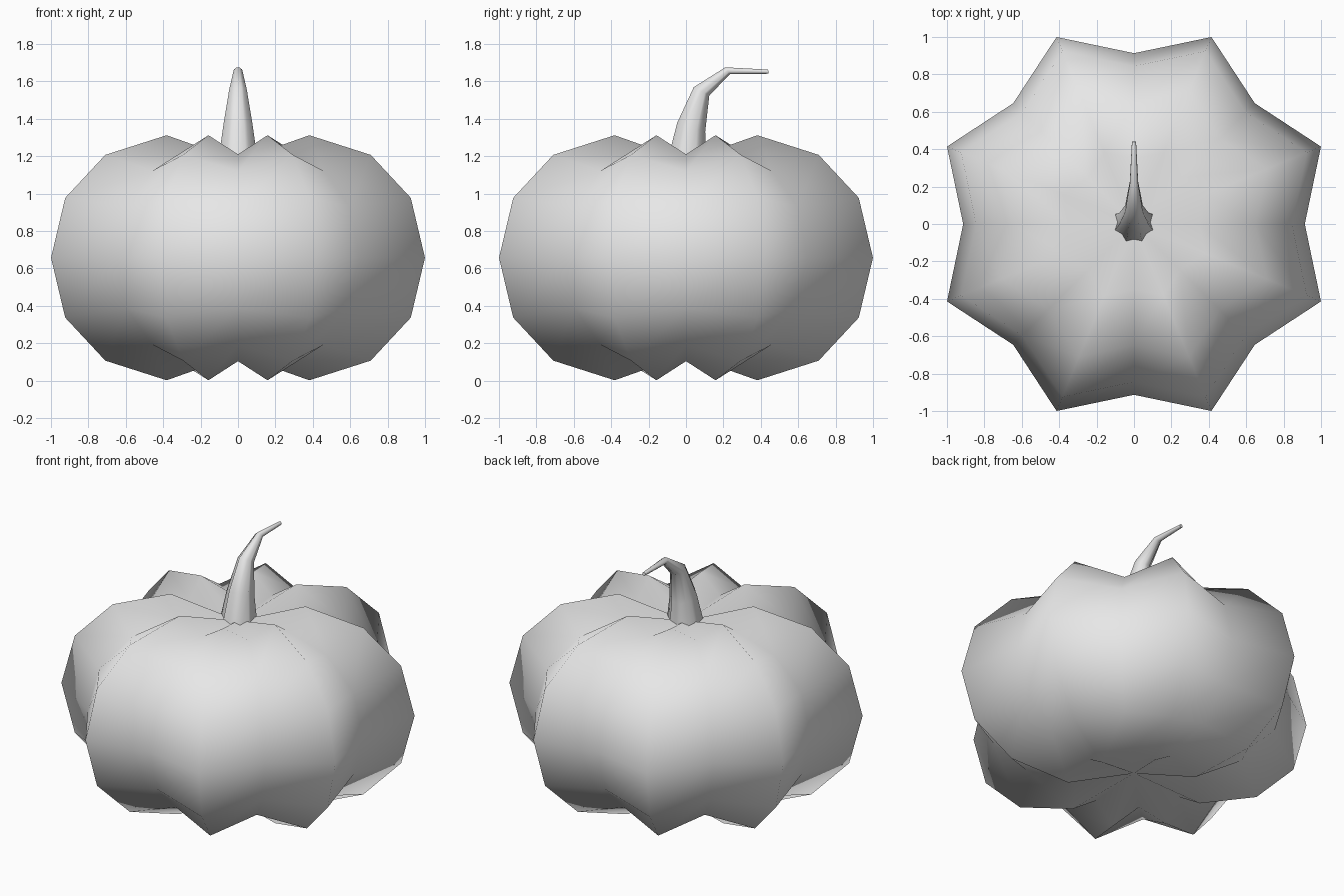
import bpy
import bmesh
from math import cos, sin, pi, radians
from mathutils import Vector, Matrix

if "Cube" in bpy.data.objects:
    bpy.data.objects.remove(bpy.data.objects["Cube"], do_unlink=True)

SEGMENTS = 16       # eight ridges alternating with eight valleys
MID = 0.657         # height of the widest ring

grey = bpy.data.materials.new("plain grey")
grey.use_nodes = True
grey.diffuse_color = (0.8, 0.8, 0.8, 1)
grey.node_tree.nodes["Principled BSDF"].inputs["Base Color"].default_value = (0.8, 0.8, 0.8, 1)


def star_ring(bm, radius, valley):
    """Ring of vertices in the ground plane with every other one pulled in."""
    ring = []
    for i in range(SEGMENTS):
        a = 2 * pi * i / SEGMENTS
        r = radius * (1 if i % 2 else valley)
        ring.append(bm.verts.new((r * cos(a), r * sin(a), 0)))
    return ring


def bridge(bm, rings):
    for low, high in zip(rings, rings[1:]):
        for i in range(SEGMENTS):
            j = (i + 1) % SEGMENTS
            bm.faces.new((low[i], low[j], high[j], high[i]))


def finish(bm, name, flat=()):
    for f in bm.faces:
        f.smooth = f not in flat
    bmesh.ops.recalc_face_normals(bm, faces=bm.faces)
    mesh = bpy.data.meshes.new(name)
    bm.to_mesh(mesh)
    bm.free()
    mesh.materials.append(grey)
    obj = bpy.data.objects.new(name, mesh)
    bpy.context.collection.objects.link(obj)
    return obj


# Ribbed body: valleys are shrunk toward the centre in all directions
VALLEY = 0.844
upper = [(1.0, 0.32), (0.768, 0.55), (0.413, 0.655)]
profile = [(r, -h) for r, h in reversed(upper)] + [(1.082, 0)] + upper
bm = bmesh.new()
rings = []
for radius, height in profile:
    ring = star_ring(bm, radius, VALLEY)
    for i, v in enumerate(ring):
        v.co.z = MID + height * (1 if i % 2 else VALLEY)
    rings.append(ring)
bridge(bm, rings)

# Sunken poles
for ring, side in ((rings[0], -1), (rings[-1], 1)):
    pole = bm.verts.new((0, 0, MID + side * 0.52))
    for i in range(SEGMENTS):
        bm.faces.new((ring[i], ring[(i + 1) % SEGMENTS], pole))
finish(bm, "pumpkin_body")

# Bent, tapering stem: y, z, radius, tilt, valley factor
path = [
    (0.005, 1.17, 0.115, 0, 0.78),
    (0.028, 1.355, 0.085, -18, 0.82),
    (0.083, 1.547, 0.051, -28, 0.84),
    (0.223, 1.657, 0.024, -55, 0.86),
    (0.44, 1.652, 0.012, -88, 0.88),
]
bm = bmesh.new()
rings = []
for y, z, radius, tilt, valley in path:
    ring = star_ring(bm, radius, valley)
    turn = Matrix.Rotation(radians(tilt), 3, 'X')
    for v in ring:
        v.co = turn @ v.co + Vector((0, y, z))
    rings.append(ring)
bridge(bm, rings)
caps = [bm.faces.new(rings[0]), bm.faces.new(rings[-1])]
finish(bm, "stem", caps)
